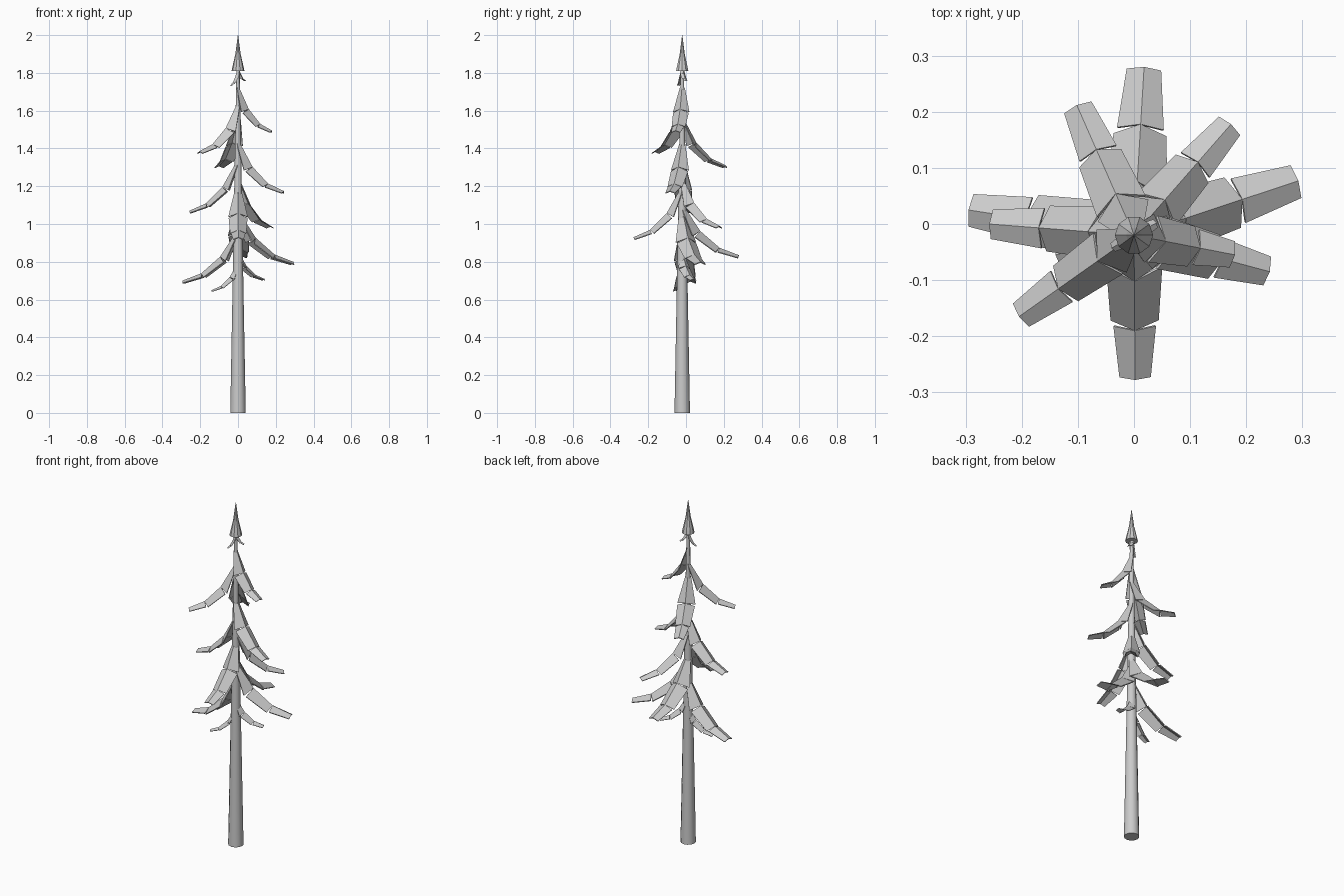
import bpy, bmesh, math
from mathutils import Vector

if "Cube" in bpy.data.objects:
    bpy.data.objects.remove(bpy.data.objects["Cube"])

CY = -0.02  # trunk axis sits slightly forward


def make_object(name, bm):
    bmesh.ops.recalc_face_normals(bm, faces=bm.faces[:])
    me = bpy.data.meshes.new(name)
    bm.to_mesh(me)
    bm.free()
    ob = bpy.data.objects.new(name, me)
    bpy.context.collection.objects.link(ob)
    return ob


def lathe(name, profile, sides):
    """Stack of rings (radius, z) with closed ends."""
    bm = bmesh.new()
    rings = []
    for r, z in profile:
        rings.append([bm.verts.new((r * math.cos(2 * math.pi * i / sides),
                                    CY + r * math.sin(2 * math.pi * i / sides), z))
                      for i in range(sides)])
    for a, b in zip(rings, rings[1:]):
        for i in range(sides):
            j = (i + 1) % sides
            bm.faces.new((a[i], a[j], b[j], b[i]))
    bm.faces.new(rings[0])
    bm.faces.new(rings[-1])
    return make_object(name, bm)


# Drooping ridge: (reach fraction, height fraction)
RIDGE = [(0.03, 1.0), (0.32, 0.49), (0.66, 0.15), (1.0, 0.0)]
# Per segment: half width and fold depth at both ends
SEGMENTS = [(0.016, 0.012, 0.052, 0.040),
            (0.050, 0.036, 0.043, 0.026),
            (0.038, 0.020, 0.028, 0.012)]


def branch(name, tip, drop, scale):
    """Three separate roof-folded plates following the drooping ridge."""
    out = Vector((tip[0], tip[1] - CY, 0))
    reach = out.length
    out.normalize()
    side = Vector((-out.y, out.x, 0))
    up = Vector((0, 0, 1))
    pts = [Vector((0, CY, tip[2])) + out * (reach * r) + up * (drop * h)
           for r, h in RIDGE]
    bm = bmesh.new()
    for p, q, (w0, d0, w1, d1) in zip(pts, pts[1:], SEGMENTS):
        along = (q - p).normalized()
        down = along.cross(side)
        if down.z > 0:
            down.negate()
        rows = []
        for c, w, d in ((p, w0, d0), (q, w1, d1)):
            rows.append([bm.verts.new(c + (side * s * w + down * abs(s) * d) * scale)
                         for s in (-1, 0, 1)])
        for k in (0, 1):
            bm.faces.new((rows[0][k], rows[0][k + 1], rows[1][k + 1], rows[1][k]))
    bmesh.ops.recalc_face_normals(bm, faces=bm.faces[:])
    # upper side faces outward, thickness goes inward
    for f in bm.faces:
        f.normal_update()
        if f.normal.z < 0:
            f.normal_flip()
    me = bpy.data.meshes.new(name)
    bm.to_mesh(me)
    bm.free()
    ob = bpy.data.objects.new(name, me)
    bpy.context.collection.objects.link(ob)
    mod = ob.modifiers.new("thickness", 'SOLIDIFY')
    mod.thickness = 0.005 * scale
    mod.offset = -1


# Trunk
trunk = lathe("trunk", [(0.041, 0), (0.029, 0.65), (0.018, 1.3), (0.008, 1.84)], 12)
for o in bpy.context.selected_objects:
    o.select_set(False)
bpy.context.view_layer.objects.active = trunk
trunk.select_set(True)
bpy.ops.object.shade_smooth_by_angle(angle=math.radians(40))

# Pointed crown
lathe("crown_tip", [(0.034, 1.81), (0.030, 1.83), (0.014, 1.90), (0.001, 2.0)], 10)

# Branches: ridge tip position, drop from trunk, width scale
BRANCHES = [
    ((-0.04, -0.043, 1.735), 0.10, 0.30),
    ((0.04, 0.002, 1.76), 0.08, 0.30),
    ((0.18, -0.055, 1.495), 0.23, 0.85),
    ((-0.205, -0.165, 1.385), 0.25, 0.9),
    ((-0.102, 0.212, 1.31), 0.25, 0.95),
    ((0.242, -0.085, 1.175), 0.26, 0.95),
    ((-0.258, 0.0, 1.07), 0.26, 0.95),
    ((0.173, 0.178, 0.99), 0.25, 0.9),
    ((0.002, -0.278, 0.93), 0.26, 1.0),
    ((0.018, 0.28, 0.835), 0.26, 1.1),
    ((0.293, 0.077, 0.80), 0.26, 1.1),
    ((-0.295, 0.025, 0.70), 0.26, 1.05),
    ((0.14, 0.04, 0.71), 0.14, 0.65),
    ((-0.14, -0.055, 0.65), 0.14, 0.55),
]
for i, (tip, drop, scale) in enumerate(BRANCHES):
    branch(f"branch_{i + 1}", tip, drop, scale)
